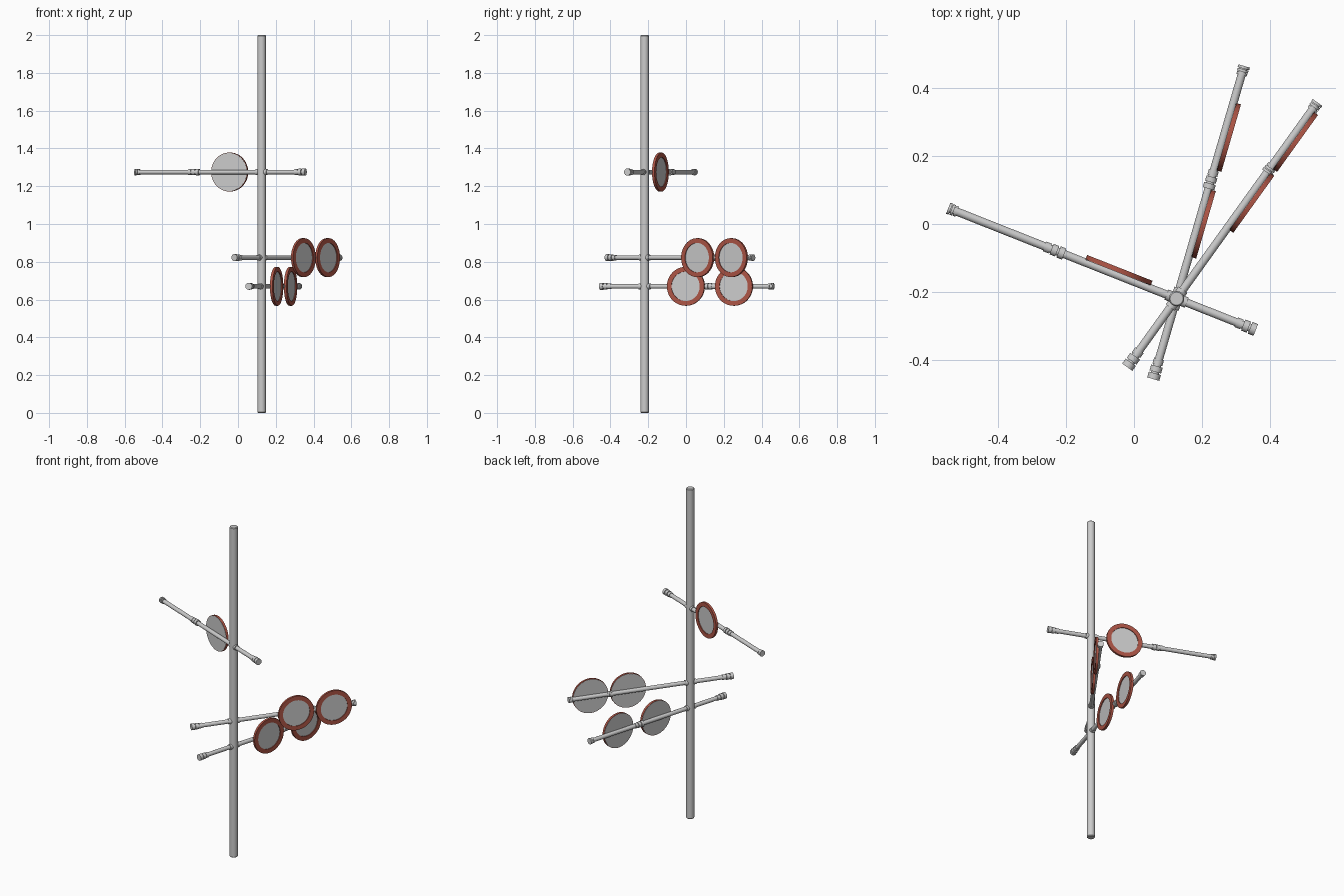
import bpy, bmesh, math
from mathutils import Matrix, Vector

if "Cube" in bpy.data.objects:
    bpy.data.objects.remove(bpy.data.objects["Cube"])

POLE = Vector((0.125, -0.219, 0))
red = bpy.data.materials.new("signal_red")
red.diffuse_color = (0.42, 0.09, 0.06, 1)
red.use_nodes = True
red.node_tree.nodes["Principled BSDF"].inputs["Base Color"].default_value = red.diffuse_color


def lathe(name, profile, matrix, segs=24, mat=None, closed=False):
    """Spin (radius, height) points about local z, then place with matrix."""
    bm = bmesh.new()
    rings = []
    for r, h in profile:
        rings.append([bm.verts.new((r * math.cos(2 * math.pi * i / segs),
                                    r * math.sin(2 * math.pi * i / segs), h))
                      for i in range(segs)])
    pairs = list(zip(rings, rings[1:]))
    if closed:
        pairs.append((rings[-1], rings[0]))
    else:
        bm.faces.new(rings[0][::-1])
        bm.faces.new(rings[-1])
    for a, b in pairs:
        for i in range(segs):
            j = (i + 1) % segs
            bm.faces.new((a[i], a[j], b[j], b[i]))
    bmesh.ops.recalc_face_normals(bm, faces=bm.faces)
    me = bpy.data.meshes.new(name)
    bm.to_mesh(me)
    bm.free()
    ob = bpy.data.objects.new(name, me)
    bpy.context.collection.objects.link(ob)
    ob.matrix_world = matrix
    if mat:
        me.materials.append(mat)
    bpy.ops.object.select_all(action='DESELECT')
    ob.select_set(True)
    bpy.context.view_layer.objects.active = ob
    bpy.ops.object.shade_smooth_by_angle(angle=math.radians(35))
    return ob


def rings(start, radii, step, base):
    """Profile of stacked collars separated by narrow grooves."""
    pts, gap = [], step * 0.2
    for k, r in enumerate(radii):
        s = start + k * step
        pts += [(base, s), (r, s), (r, s + step - gap), (base, s + step - gap)]
    return pts


def frame(z_axis, origin):
    return Matrix.Translation(origin) @ z_axis.to_track_quat('Z', 'Y').to_matrix().to_4x4()


# Upright pole
lathe("pole", [(0.019, 0), (0.0225, 0.004), (0.0225, 1.996), (0.019, 2)],
      Matrix.Translation(POLE), 32)

ROD = 0.012
# name, height, angle, far length, near length, joint (centre, step), disc side, disc positions
ARMS = [
    ("upper", 1.275, 158.4, 0.722, 0.250, (0.388, 0.022), -1, [0.188]),
    ("middle", 0.822, 54.3, 0.710, 0.248, (0.470, 0.010), -1, [0.357, 0.577]),
    ("lower", 0.670, 73.8, 0.712, 0.246, (0.366, 0.020), -1, [0.232, 0.497]),
]

for name, z, ang, far, near, (jc, js), side, discs in ARMS:
    a = math.radians(ang)
    u = Vector((math.cos(a), math.sin(a), 0))
    n = Vector((-math.sin(a), math.cos(a), 0)) * side
    o = POLE + Vector((0, 0, z))

    # Rod with counterweight collars, pole sleeve, joint collars and tip collars
    prof = rings(-near, [0.0185, 0.0175, 0.015], 0.022, ROD)
    prof += [(ROD, -0.032), (0.016, -0.032), (0.016, 0.032), (ROD, 0.032)]
    prof += rings(jc - 1.5 * js, [0.0175, 0.0165, 0.015], js, ROD)
    prof += rings(far - 0.029, [0.0155, 0.0165, 0.0175], 0.01, ROD)
    lathe(name + "_arm", prof, frame(u, o), 20)

    # Signal discs: grey plate with a red rim
    for k, d in enumerate(discs):
        m = frame(n, o + u * d)
        lathe(f"{name}_disc_{k + 1}", [(0.101, 0.0075), (0.101, 0.010), (0.09, 0.018)], m, 48)
        lathe(f"{name}_rim_{k + 1}",
              [(0.078, 0.009), (0.103, 0.009), (0.103, 0.0225), (0.078, 0.0225)],
              m, 48, red, closed=True)
